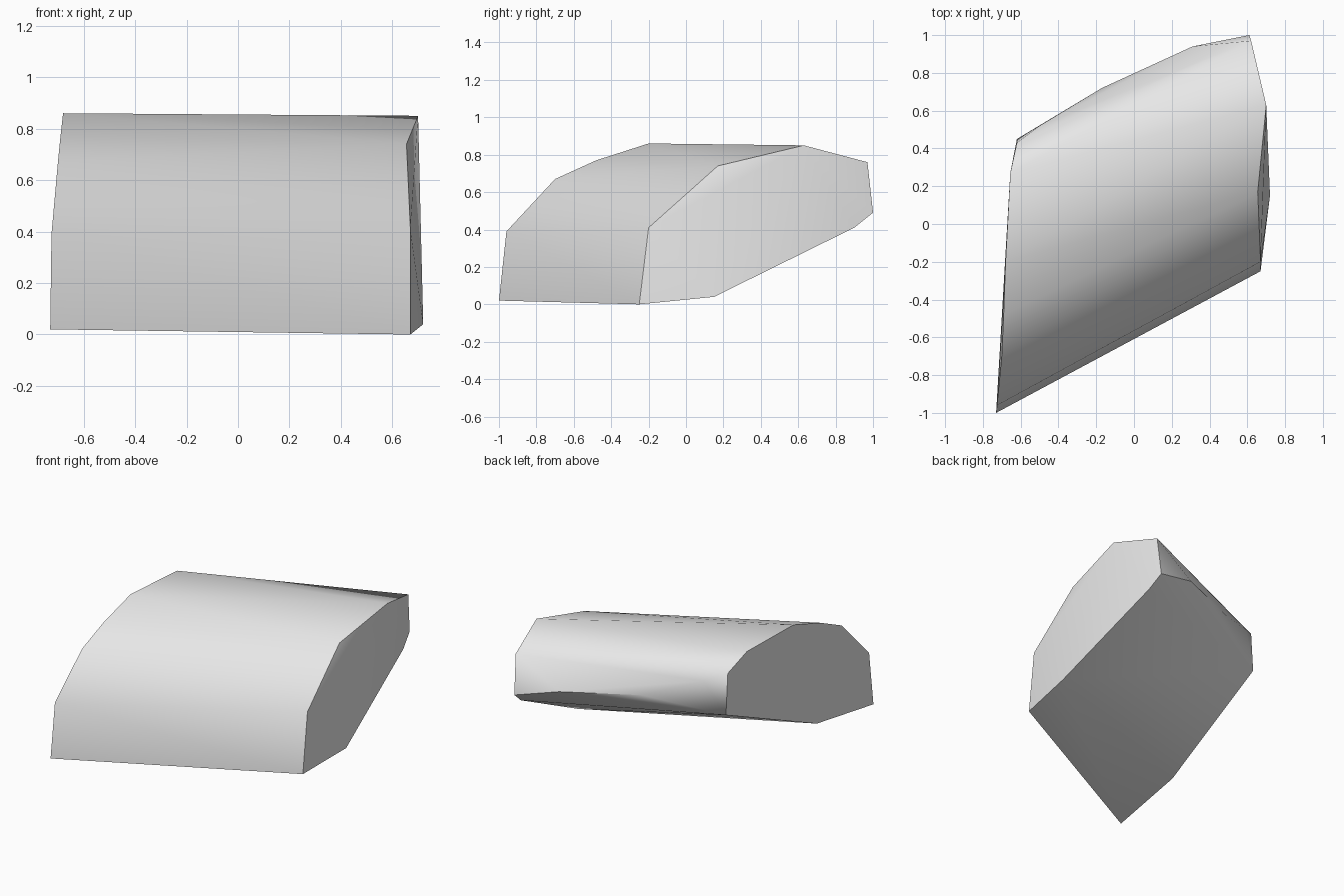
import bpy
import bmesh
import math

# Remove the default object
default = bpy.data.objects.get("Cube")
if default:
    bpy.data.objects.remove(default, do_unlink=True)


def make_material(name, color):
    material = bpy.data.materials.new(name)
    material.use_nodes = True
    material.diffuse_color = color
    material.node_tree.nodes["Principled BSDF"].inputs["Base Color"].default_value = color
    return material


def convex_block(name, outlines, material):
    """Wrap a tight convex skin around a set of outline points."""
    bm = bmesh.new()
    for outline in outlines:
        for point in outline:
            bm.verts.new(point)
    result = bmesh.ops.convex_hull(bm, input=bm.verts[:])
    spare = set(result["geom_interior"]) | set(result["geom_unused"])
    loose = [v for v in spare if isinstance(v, bmesh.types.BMVert) and v.is_valid]
    bmesh.ops.delete(bm, geom=loose, context="VERTS")
    bmesh.ops.recalc_face_normals(bm, faces=bm.faces[:])
    mesh = bpy.data.meshes.new(name)
    bm.to_mesh(mesh)
    bm.free()
    mesh.materials.append(material)
    block = bpy.data.objects.new(name, mesh)
    bpy.context.collection.objects.link(block)
    return block


# Outline of the end on the -x side, from the front foot over the top to the back
near_end = [
    (-.73, -1, .02), (-.725, -.96, .39), (-.7, -.7, .67), (-.69, -.48, .77),
    (-.68, -.2, .86), (-.655, .27, .85), (-.62, .43, .75), (-.62, .45, .47),
    (-.69, -.44, .09),
]

# Outline of the end on the +x side, pushed back to slant the block
far_end = [
    (.67, -.25, 0), (.67, -.2, .41), (.655, .17, .74), (.7, .63, .85),
    (.62, .97, .76), (.61, 1, .49), (.63, .9, .41), (.72, .15, .04),
]

# Bulging ridge along the back between the ends
back_ridge = [(-.5, .52, .7), (-.17, .72, .59), (.31, .94, .57)]

grey = make_material("plain grey", (.8, .8, .8, 1))
block = convex_block("slanted_block", [near_end, far_end, back_ridge], grey)

# Soft curved faces with crisp rims
bpy.ops.object.select_all(action="DESELECT")
block.select_set(True)
bpy.context.view_layer.objects.active = block
bpy.ops.object.shade_smooth_by_angle(angle=math.radians(40))
